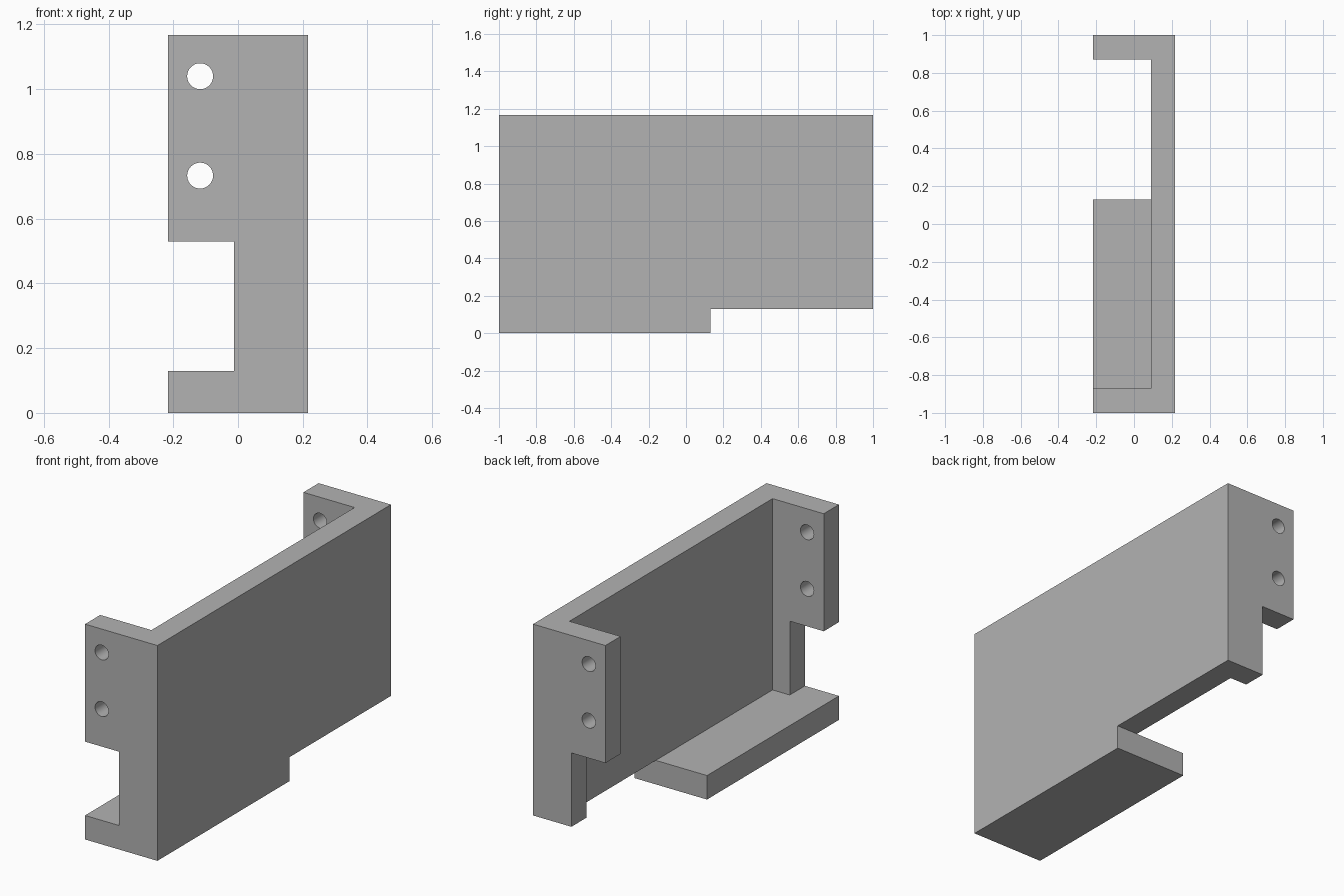
import bpy
import math

cube = bpy.data.objects.get("Cube")
if cube:
    bpy.data.objects.remove(cube, do_unlink=True)

# Overall size and wall thickness
W, D, H = 0.217, 1.0, 1.167
T = 0.13
INNER = W - T + 0.003      # inner face of the long side wall
NOTCH_X, NOTCH_TOP = -0.013, 0.53
OUT = 1.4                  # cutters overshoot the block

grey = bpy.data.materials.new("plain grey")
grey.use_nodes = True
color = (0.45, 0.45, 0.45, 1)
grey.diffuse_color = color
grey.node_tree.nodes["Principled BSDF"].inputs["Base Color"].default_value = color


def box(name, lo, hi):
    center = [(a + b) / 2 for a, b in zip(lo, hi)]
    bpy.ops.mesh.primitive_cube_add(size=1, location=center)
    ob = bpy.context.object
    ob.name = name
    ob.scale = [b - a for a, b in zip(lo, hi)]
    bpy.ops.object.transform_apply(location=True, rotation=False, scale=True)
    ob.data.materials.append(grey)
    return ob


def cut(target, cutter):
    cutter.hide_render = True
    mod = target.modifiers.new(cutter.name, "BOOLEAN")
    mod.operation = "DIFFERENCE"
    mod.solver = "EXACT"
    mod.object = cutter
    bpy.context.view_layer.objects.active = target
    bpy.ops.object.modifier_apply(modifier=mod.name)
    bpy.data.objects.remove(cutter, do_unlink=True)


bracket = box("bracket", (-W, -D, 0), (W, D, H))

# Cavity above the floor plate, and the floorless rear half
cut(bracket, box("cavity", (-OUT, T - D, T), (INNER, D - T, OUT)))
cut(bracket, box("open_floor", (-OUT, T, -OUT), (INNER, D - T, OUT)))

# Notches through the front and rear flanges
cut(bracket, box("front_notch", (-OUT, -OUT, T), (NOTCH_X, 0, NOTCH_TOP)))
cut(bracket, box("rear_notch", (-OUT, T, -OUT), (NOTCH_X, OUT, NOTCH_TOP)))

# Raised lower edge at the rear
cut(bracket, box("rear_step", (-OUT, T, -OUT), (OUT, OUT, T)))

# Screw holes through both flanges
for z in (0.733, 1.04):
    bpy.ops.mesh.primitive_cylinder_add(
        vertices=48, radius=0.04, depth=2 * OUT,
        location=(-0.117, 0, z), rotation=(math.pi / 2, 0, 0))
    hole = bpy.context.object
    hole.name = "screw_hole"
    hole.data.materials.append(grey)
    cut(bracket, hole)

bpy.ops.object.select_all(action="DESELECT")
bracket.select_set(True)
bpy.context.view_layer.objects.active = bracket
bpy.ops.object.shade_smooth_by_angle(angle=math.radians(30))
